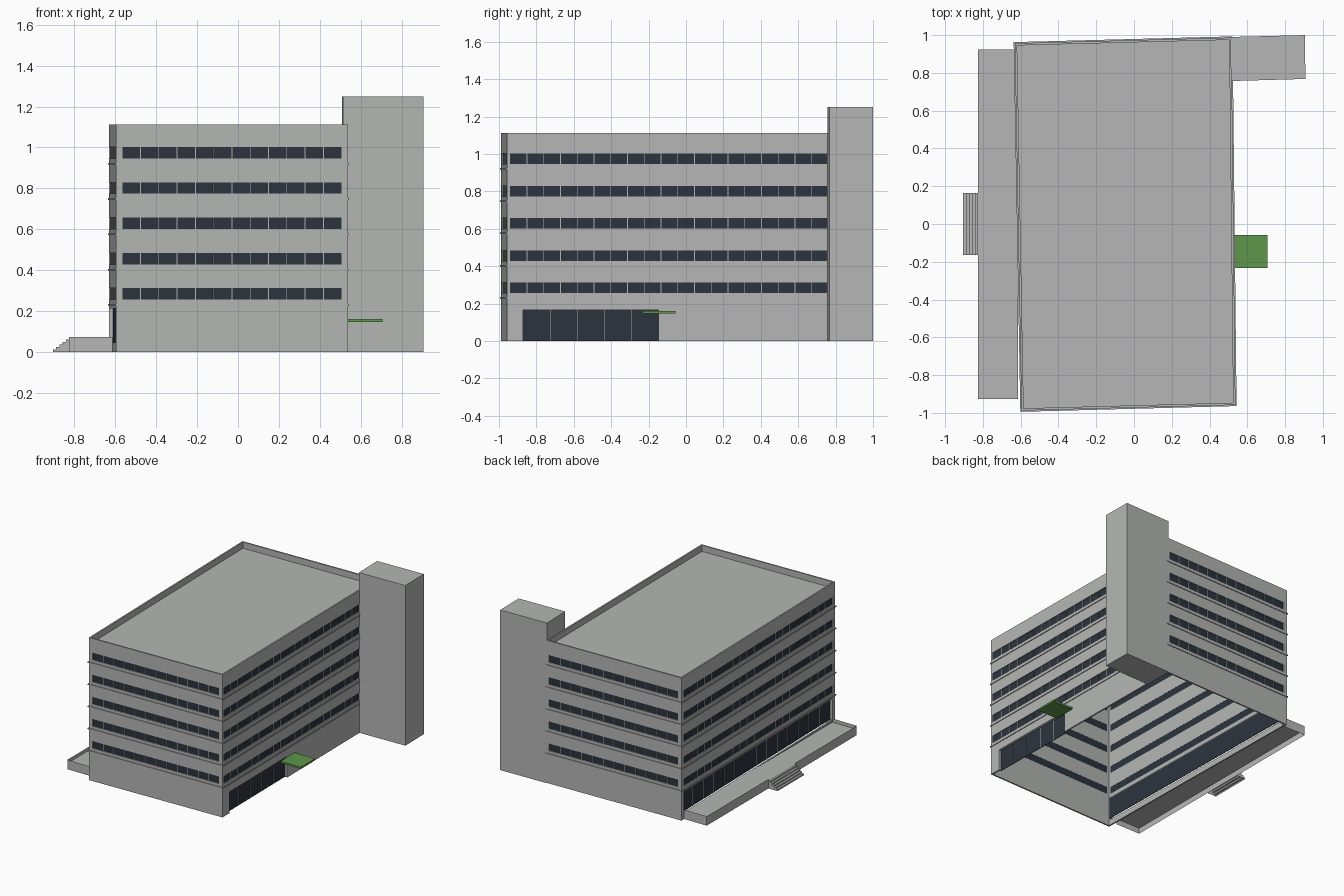
import bpy, bmesh
from mathutils import Vector

if "Cube" in bpy.data.objects:
    bpy.data.objects.remove(bpy.data.objects["Cube"])


def material(name, rgb):
    m = bpy.data.materials.new(name)
    m.diffuse_color = (*rgb, 1)
    m.use_nodes = True
    m.node_tree.nodes["Principled BSDF"].inputs["Base Color"].default_value = m.diffuse_color
    return m


CONCRETE = material("concrete_grey", (0.46, 0.47, 0.46))
GLASS = material("dark_glass", (0.024, 0.034, 0.047))
GREEN = material("canopy_green", (0.11, 0.31, 0.07))


def finish(name, bm, mat):
    me = bpy.data.meshes.new(name)
    bm.to_mesh(me)
    bm.free()
    me.materials.append(mat)
    ob = bpy.data.objects.new(name, me)
    bpy.context.collection.objects.link(ob)
    return ob


def prism(bm, pts, z0, z1):
    """Upright prism over counter-clockwise plan points."""
    lo = [bm.verts.new((p[0], p[1], z0)) for p in pts]
    hi = [bm.verts.new((p[0], p[1], z1)) for p in pts]
    n = len(pts)
    bm.faces.new(lo[::-1])
    bm.faces.new(hi)
    for i in range(n):
        j = (i + 1) % n
        bm.faces.new((lo[i], lo[j], hi[j], hi[i]))


def quad(bm, *pts):
    bm.faces.new([bm.verts.new(p) for p in pts])


# Plan corners: front left, front right, back right, back left
CORNERS = [Vector(p) for p in ((-0.596, -0.988), (0.537, -0.958), (0.516, 0.987), (-0.631, 0.957))]
HEIGHT, THICK, ROOF_Z = 1.113, 0.012, 1.065
LEDGES = [0.23 + 0.1725 * i for i in range(5)]
BANDS = [(z + 0.026, z + 0.082) for z in LEDGES]


class Wall:
    def __init__(self, i, u0, u1, panes):
        self.p, q = CORNERS[i], CORNERS[(i + 1) % 4]
        self.length = (q - self.p).length
        self.t = (q - self.p).normalized()
        self.n = Vector((-self.t.y, self.t.x))      # points inward
        self.u0, self.u1, self.panes = u0, self.length - u1, panes
        self.openings = [(self.u0, self.u1, a, b) for a, b in BANDS]

    def at(self, u, d=0.0):
        return self.p + self.t * u + self.n * d

    def box(self, bm, u0, u1, d0, d1, z0, z1):
        prism(bm, [self.at(u0, d0), self.at(u1, d0), self.at(u1, d1), self.at(u0, d1)], z0, z1)


front = Wall(0, 0.03, 0.03, 12)
right = Wall(1, 0.018, 0.225, 19)
back = Wall(2, 0.025, 0.03, 12)
left = Wall(3, 0.03, 0.03, 21)
walls = [front, right, back, left]
entry = (0.087, 0.81, 0.0, 0.165)
shopfront = (0.035, left.length - 0.035, 0.045, 0.212)
right.openings.append(entry)
left.openings.append(shopfront)

# Outer shell with window openings, open underneath
bm = bmesh.new()
zs = sorted({0.0, HEIGHT} | {z for w in walls for o in w.openings for z in o[2:]})
for w in walls:
    us = sorted({0.0, w.length} | {u for o in w.openings for u in o[:2]})
    for a, b in zip(us, us[1:]):
        for c, d in zip(zs, zs[1:]):
            um, zm = (a + b) / 2, (c + d) / 2
            if any(o[0] < um < o[1] and o[2] < zm < o[3] for o in w.openings):
                continue
            A, B = w.at(a), w.at(b)
            quad(bm, (*A, c), (*B, c), (*B, d), (*A, d))
bmesh.ops.remove_doubles(bm, verts=bm.verts, dist=1e-4)
shell = finish("outer_walls", bm, CONCRETE)
mod = shell.modifiers.new("thickness", 'SOLIDIFY')
mod.thickness, mod.offset, mod.use_even_offset = THICK, -1, True

# Roof deck behind the parapet
bm = bmesh.new()
prism(bm, [c * 0.994 for c in CORNERS], ROOF_Z - 0.01, ROOF_Z)
finish("roof_deck", bm, CONCRETE)

# Window bands, mullions and floor ledges
glass, bars, ledge = bmesh.new(), bmesh.new(), bmesh.new()
for w in walls:
    for a, b in BANDS:
        w.box(glass, w.u0, w.u1, 0.007, 0.0115, a, b)
        for k in range(1, w.panes):
            u = w.u0 + (w.u1 - w.u0) * k / w.panes
            w.box(bars, u - 0.002, u + 0.002, 0.003, 0.008, a, b)
    for z in LEDGES:
        w.box(ledge, -0.006, w.length + 0.006, -0.006, 0.004, z - 0.004, z + 0.004)
finish("window_bands", glass, GLASS)
finish("window_mullions", bars, CONCRETE)
finish("floor_ledges", ledge, CONCRETE)

# Recessed ground floor glazing with reveals
glass, frame = bmesh.new(), bmesh.new()
for w, (a, b, c, d), panes in ((right, entry, 5), (left, shopfront, 14)):
    w.box(glass, a, b, 0.02, 0.024, c, d)
    w.box(frame, a - 0.006, a, 0.011, 0.024, c, d + 0.006)
    w.box(frame, b, b + 0.006, 0.011, 0.024, c, d + 0.006)
    w.box(frame, a, b, 0.011, 0.024, d, d + 0.006)
    for k in range(1, panes):
        u = a + (b - a) * k / panes
        w.box(frame, u - 0.0015, u + 0.0015, 0.018, 0.021, c, d)
finish("ground_floor_glass", glass, GLASS)
finish("ground_floor_frames", frame, CONCRETE)

# Stair tower
bm = bmesh.new()
prism(bm, [(0.514, 0.757), (0.908, 0.768), (0.904, 1.0), (0.508, 0.99)], 0, 1.25)
finish("stair_tower", bm, CONCRETE)

# Entry canopy
bm = bmesh.new()
prism(bm, [(0.53, -0.232), (0.706, -0.232), (0.706, -0.057), (0.53, -0.057)], 0.146, 0.16)
finish("entry_canopy", bm, GREEN)

# Terrace: thin deck with a low wall, open below and at the steps
X0, X1, Y0, Y1, DECK, LIP, S = -0.826, -0.615, -0.926, 0.924, 0.045, 0.073, 0.163
bm = bmesh.new()
quad(bm, (X0, Y0, DECK), (X1, Y0, DECK), (X1, Y1, DECK), (X0, Y1, DECK))
for a, b, top in ((Y0, -S, LIP), (-S, S, DECK), (S, Y1, LIP)):
    quad(bm, (X0, b, 0), (X0, a, 0), (X0, a, top), (X0, b, top))
quad(bm, (X0, Y0, 0), (X1, Y0, 0), (X1, Y0, LIP), (X0, Y0, LIP))
quad(bm, (X1, Y1, 0), (X0, Y1, 0), (X0, Y1, LIP), (X1, Y1, LIP))
finish("terrace", bm, CONCRETE)

# Steps up to the terrace
bm = bmesh.new()
N = 5
run, rise = 0.079 / N, 0.06 / N
for i in range(N):
    x, z = -0.905 + i * run, i * rise
    quad(bm, (x, S, z), (x, -S, z), (x, -S, z + rise), (x, S, z + rise))
    quad(bm, (x, -S, z + rise), (x + run, -S, z + rise), (x + run, S, z + rise), (x, S, z + rise))
    quad(bm, (x, -S, 0), (x + run, -S, 0), (x + run, -S, z + rise), (x, -S, z + rise))
    quad(bm, (x + run, S, 0), (x, S, 0), (x, S, z + rise), (x + run, S, z + rise))
finish("terrace_steps", bm, CONCRETE)
